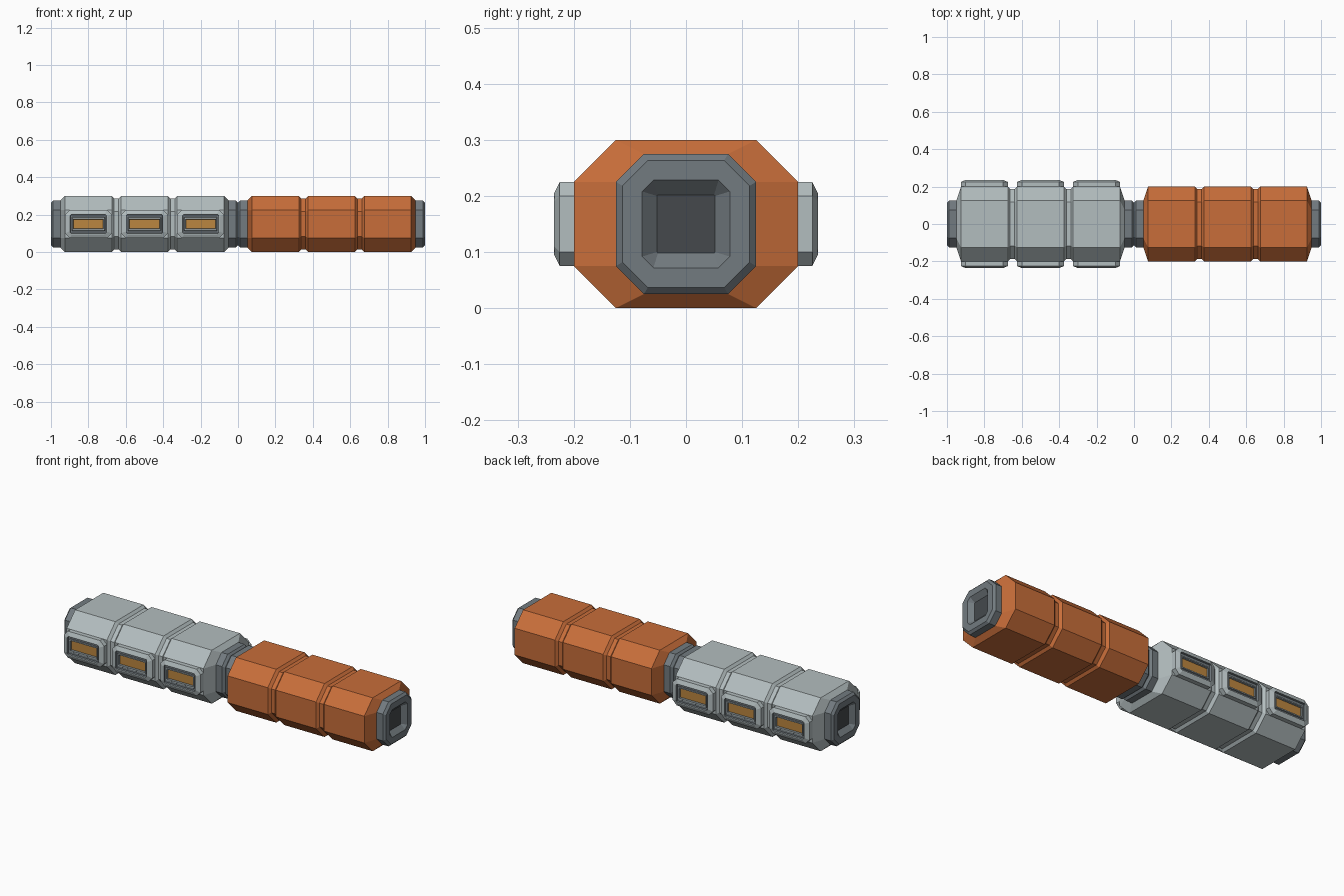
import bpy, bmesh
from mathutils import Vector

if "Cube" in bpy.data.objects:
    bpy.data.objects.remove(bpy.data.objects["Cube"])

def material(name, rgb):
    m = bpy.data.materials.new(name)
    m.diffuse_color = (*rgb, 1)
    m.use_nodes = True
    m.node_tree.nodes["Principled BSDF"].inputs["Base Color"].default_value = m.diffuse_color
    return m

LIGHT = material("light grey", (0.45, 0.51, 0.52))
ORANGE = material("orange", (0.58, 0.155, 0.042))
DARK = material("dark grey", (0.17, 0.198, 0.216))
HATCH = material("charcoal", (0.058, 0.066, 0.073))
AMBER = material("amber", (0.50, 0.24, 0.05))

def octagon(a, b, c):
    """Rectangle of half sizes a, b with corners cut by c."""
    return [(a, -b + c), (a, b - c), (a - c, b), (-a + c, b),
            (-a, b - c), (-a, -b + c), (-a + c, -b), (a - c, -b)]

def loft(name, rings, place, mats, bands=None, last=0):
    """Skin octagons (depth, a, b, cut); place maps (depth, a, b) to space."""
    bm = bmesh.new()
    loops = [[bm.verts.new(place(d, u, v)) for u, v in octagon(a, b, c)]
             for d, a, b, c in rings]
    for k, (p, q) in enumerate(zip(loops, loops[1:])):
        for i in range(8):
            j = (i + 1) % 8
            f = bm.faces.new((p[i], p[j], q[j], q[i]))
            f.material_index = bands[k] if bands else 0
    bm.faces.new(loops[0][::-1])
    bm.faces.new(loops[-1]).material_index = last
    bmesh.ops.recalc_face_normals(bm, faces=bm.faces)
    me = bpy.data.meshes.new(name)
    bm.to_mesh(me)
    bm.free()
    for m in mats:
        me.materials.append(m)
    ob = bpy.data.objects.new(name, me)
    bpy.context.collection.objects.link(ob)
    return ob

FULL = (0.2, 0.15, 0.075)
GROOVE = (0.187, 0.137, 0.07)
END = (0.125, 0.125, 0.05)

for label, cx, paint in (("grey", -0.5, LIGHT), ("orange", 0.5, ORANGE)):
    # Module hull: three segments split by shallow grooves, tapered ends
    rings = [(-0.45, *END), (-0.425, *FULL)]
    for g in (-0.15, 0.15):
        rings += [(g - 0.025, *FULL), (g - 0.012, *GROOVE),
                  (g + 0.012, *GROOVE), (g + 0.025, *FULL)]
    rings += [(0.425, *FULL), (0.45, *END)]
    loft(label + "_hull", rings,
         lambda d, u, v: Vector((cx + d, u, 0.15 + v)), [paint])

    # Docking collars with a recessed hatch at both ends
    for s, side in ((-1, "left"), (1, "right")):
        collar = [(0.44, *END), (0.488, *END), (0.5, 0.113, 0.113, 0.045),
                  (0.5, 0.078, 0.078, 0.02), (0.475, 0.052, 0.052, 0.002)]
        loft(f"{label}_{side}_collar", collar,
             lambda d, u, v: Vector((cx + s * d, u, 0.15 + v)),
             [DARK, HATCH], last=1)

# Window pods: three on each side of the grey module
for s, side in ((-1, "front"), (1, "back")):
    for n, wx in enumerate((-0.8, -0.5, -0.2)):
        pod = [(0.19, 0.125, 0.075, 0.025), (0.225, 0.125, 0.075, 0.025),
               (0.235, 0.102, 0.055, 0.015),
               (0.235, 0.097, 0.05, 0.003), (0.225, 0.095, 0.048, 0.003),
               (0.225, 0.088, 0.037, 0.002), (0.23, 0.086, 0.034, 0.002),
               (0.23, 0.082, 0.028, 0.002), (0.222, 0.079, 0.024, 0.002)]
        loft(f"{side}_window_{n + 1}", pod,
             lambda d, u, v: Vector((wx + u, s * d, 0.15 + v)),
             [LIGHT, DARK, AMBER], [0, 0, 0, 1, 1, 1, 0, 1], last=2)
